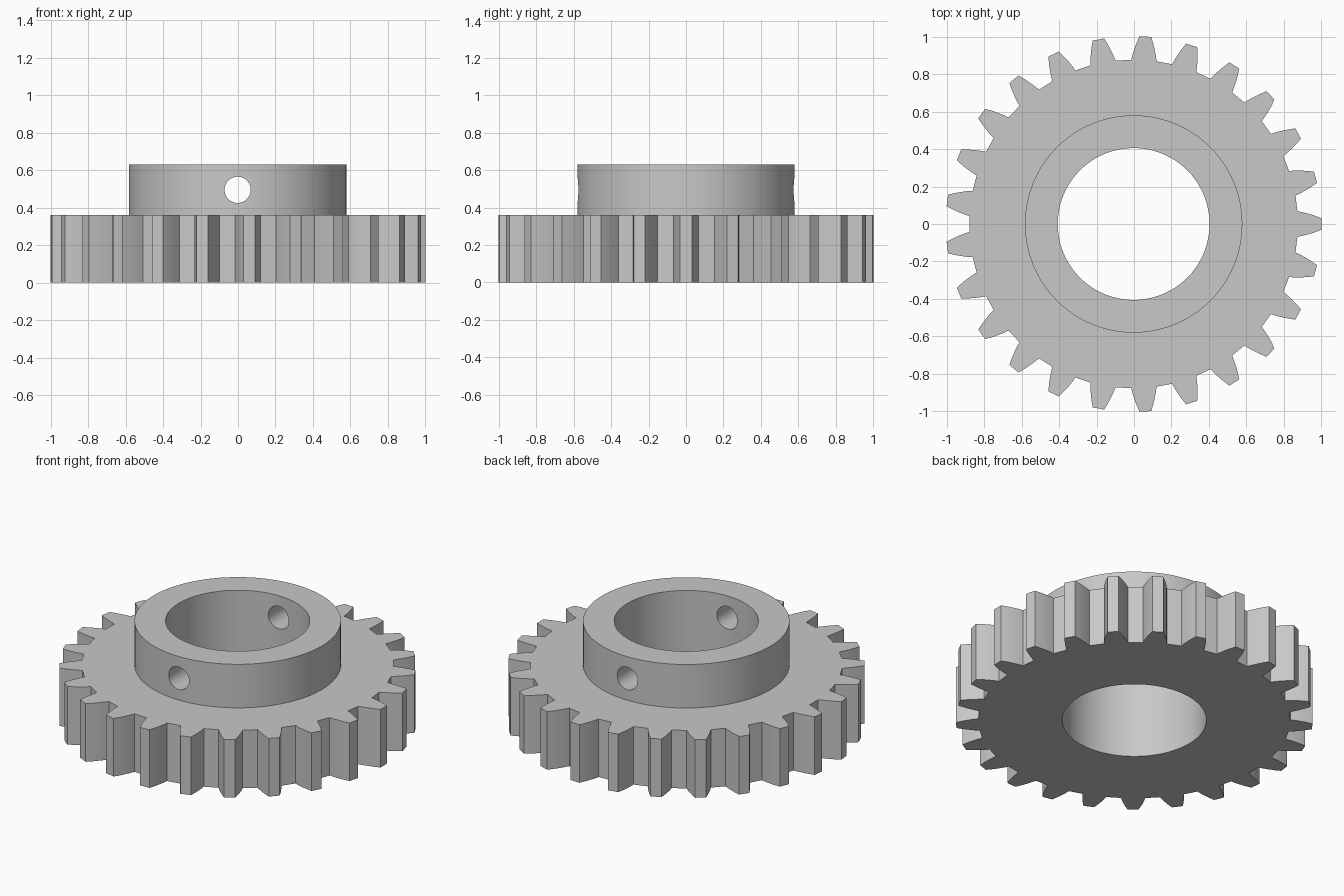
import bpy, bmesh, math
from mathutils import Matrix, Vector

TEETH = 25
CENTRE_X = -0.002
GEAR_TOP, HUB_TOP = 0.36, 0.63
HUB_R, BORE_R, PIN_R, PIN_Z = 0.58, 0.405, 0.07, 0.495
# One tooth flank, root to tip: (distance from axis, half width)
FLANK = [(0.874, 0.068), (0.905, 0.062), (0.935, 0.054), (0.965, 0.045), (1.002, 0.031)]

cube = bpy.data.objects.get("Cube")
if cube:
    bpy.data.objects.remove(cube, do_unlink=True)

steel = bpy.data.materials.new("steel_grey")
steel.use_nodes = True
colour = (0.58, 0.58, 0.58, 1)
steel.diffuse_color = colour
steel.node_tree.nodes["Principled BSDF"].inputs["Base Color"].default_value = colour


def make_object(name, bm):
    bmesh.ops.recalc_face_normals(bm, faces=bm.faces[:])
    mesh = bpy.data.meshes.new(name)
    bm.to_mesh(mesh)
    bm.free()
    mesh.materials.append(steel)
    obj = bpy.data.objects.new(name, mesh)
    bpy.context.collection.objects.link(obj)
    return obj


def cylinder(name, radius, depth, matrix, sides):
    bm = bmesh.new()
    bmesh.ops.create_cone(bm, cap_ends=True, segments=sides, radius1=radius,
                          radius2=radius, depth=depth, matrix=matrix)
    return make_object(name, bm)


def toothed_wheel(name):
    bm = bmesh.new()
    tooth = [(x, -y) for x, y in FLANK] + [(x, y) for x, y in reversed(FLANK)]
    outline = []
    for i in range(TEETH):
        turn = Matrix.Rotation(math.tau * i / TEETH, 3, 'Z')
        outline += [bm.verts.new(turn @ Vector((x, y, 0))) for x, y in tooth]
    face = bm.faces.new(outline)
    top = bmesh.ops.extrude_face_region(bm, geom=[face])["geom"]
    bmesh.ops.translate(bm, vec=(0, 0, GEAR_TOP),
                        verts=[v for v in top if isinstance(v, bmesh.types.BMVert)])
    return make_object(name, bm)


# Toothed wheel, with the hub, bore and cross hole as tools
gear = toothed_wheel("gear_with_hub")
hub_base = GEAR_TOP / 2
hub = cylinder("hub_tool", HUB_R, HUB_TOP - hub_base,
               Matrix.Translation((0, 0, (HUB_TOP + hub_base) / 2)), 96)
bore = cylinder("bore_cutter", BORE_R, 2, Matrix.Identity(4), 96)
pin = cylinder("cross_hole_cutter", PIN_R, 2,
               Matrix.Translation((0, 0, PIN_Z)) @ Matrix.Rotation(math.pi / 2, 4, 'X'), 40)

for tool, operation in ((hub, 'UNION'), (bore, 'DIFFERENCE'), (pin, 'DIFFERENCE')):
    tool.hide_render = True
    mod = gear.modifiers.new(tool.name, 'BOOLEAN')
    mod.operation = operation
    mod.solver = 'EXACT'
    mod.object = tool

# Keep the finished mesh and drop the tools
bpy.context.view_layer.update()
graph = bpy.context.evaluated_depsgraph_get()
finished = bpy.data.meshes.new_from_object(gear.evaluated_get(graph))
gear.modifiers.clear()
gear.data = finished
for tool in (hub, bore, pin):
    bpy.data.objects.remove(tool, do_unlink=True)

# Smooth round walls, sharp rims and tooth corners
gear.location.x = CENTRE_X
bpy.ops.object.select_all(action='DESELECT')
gear.select_set(True)
bpy.context.view_layer.objects.active = gear
bpy.ops.object.shade_smooth_by_angle(angle=math.radians(25))
